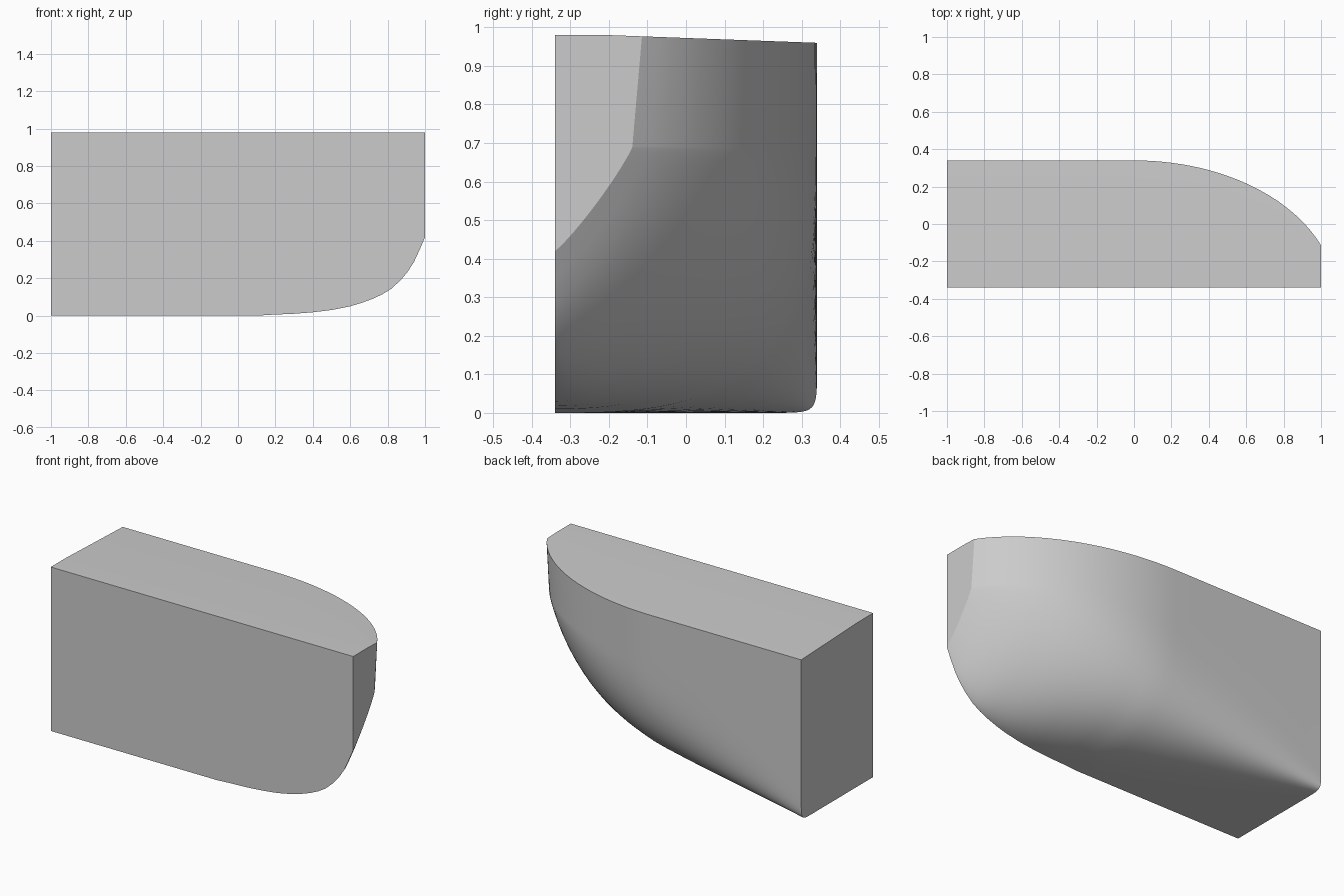
import bpy
import bmesh
from math import sin, cos, pi, sqrt

cube = bpy.data.objects.get("Cube")
if cube:
    bpy.data.objects.remove(cube, do_unlink=True)

INNER, KNUCKLE, STEPS = -0.34, 0.69, 40

# Keel rise: (x, z) from the square end to the rounded end
KEEL = [(-1, 0), (0.1, 0), (0.2, 0.006), (0.3, 0.01), (0.4, 0.018), (0.5, 0.03),
        (0.6, 0.05), (0.66, 0.068), (0.72, 0.09), (0.77, 0.113), (0.82, 0.144),
        (0.87, 0.19), (0.905, 0.232), (0.94, 0.285), (0.97, 0.35), (1, 0.42)]


def keel(x):
    for (x0, z0), (x1, z1) in zip(KEEL, KEEL[1:]):
        if x <= x1:
            return z0 + (z1 - z0) * (x - x0) / (x1 - x0)
    return KEEL[-1][1]


def half_width(x):
    # Parallel sides, then an elliptical plan
    s = max(x, 0) / 1.08
    return 0.34 - 0.73 * (1 - sqrt(1 - s * s))


def deck(y):
    return 0.98 - 0.02 * max(0, (y + 0.2) / 0.54)


def section(x):
    # Bilge corner softens progressively along the length
    t = (x + 1) / 2
    power = 2 * (0.03 + 0.5 * t + 0.36 * t ** 4)
    width, low = half_width(x), keel(x)
    side = width - 0.025 * t ** 6
    pts = [(INNER, low)]
    for i in range(1, STEPS):
        a = pi / 2 * i / STEPS
        pts.append((INNER + (side - INNER) * sin(a) ** power,
                    KNUCKLE - (KNUCKLE - low) * cos(a) ** power))
    pts += [(side, KNUCKLE), (width, deck(width))]
    mid = min(-0.2, width)
    pts += [(mid, deck(mid)), (INNER, deck(INNER))]
    return [(x, y, z) for y, z in pts]


# Loft the sections into one closed hull
stations = [-1 + 0.1 * i for i in range(11)]
stations += [0.05 + 0.05 * i for i in range(11)]
stations += [x for x, z in KEEL if x >= 0.6]
bm = bmesh.new()
rings = [[bm.verts.new(p) for p in section(x)] for x in stations]
count = len(rings[0])
for a, b in zip(rings, rings[1:]):
    for i in range(count):
        j = (i + 1) % count
        bm.faces.new((a[i], a[j], b[j], b[i]))

# Flat end caps with crisp borders
for ring in (rings[0], rings[-1]):
    cap = bm.faces.new(ring)
    for edge in cap.edges:
        edge.smooth = False
bmesh.ops.recalc_face_normals(bm, faces=bm.faces)

mesh = bpy.data.meshes.new("half_hull")
bm.to_mesh(mesh)
bm.free()
hull = bpy.data.objects.new("half_hull", mesh)
bpy.context.collection.objects.link(hull)

# Plain grey
grey = bpy.data.materials.new("light_grey")
grey.use_nodes = True
colour = (0.6, 0.6, 0.6, 1)
grey.diffuse_color = colour
grey.node_tree.nodes["Principled BSDF"].inputs["Base Color"].default_value = colour
mesh.materials.append(grey)

bpy.context.view_layer.objects.active = hull
hull.select_set(True)
bpy.ops.object.shade_smooth_by_angle(angle=pi / 6, keep_sharp_edges=True)
